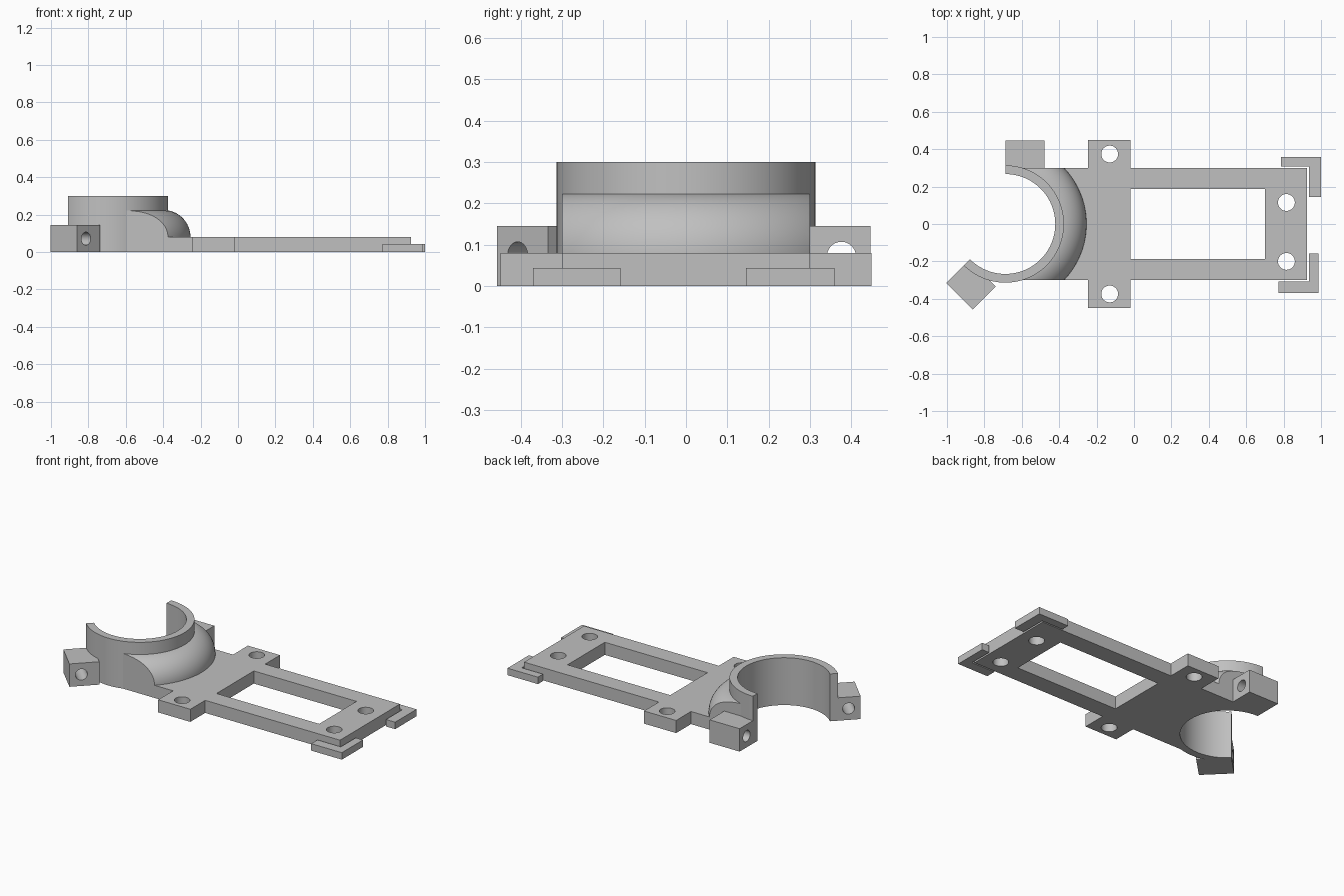
import bpy, bmesh, math
from mathutils import Matrix, Vector

cube = bpy.data.objects.get("Cube")
if cube:
    bpy.data.objects.remove(cube, do_unlink=True)

grey = bpy.data.materials.new("light grey")
grey.use_nodes = True
grey.diffuse_color = (0.53, 0.53, 0.53, 1)
grey.node_tree.nodes["Principled BSDF"].inputs["Base Color"].default_value = (0.53, 0.53, 0.53, 1)

CX = -0.688                      # clamp axis
R_IN, R_OUT = 0.267, 0.3135      # clamp radii
PLATE_H, HALF_W = 0.08, 0.30


def finish(name, bm):
    bmesh.ops.recalc_face_normals(bm, faces=bm.faces)
    me = bpy.data.meshes.new(name)
    bm.to_mesh(me)
    bm.free()
    me.materials.append(grey)
    ob = bpy.data.objects.new(name, me)
    bpy.context.collection.objects.link(ob)
    return ob


def prism(name, pts, z0, z1):
    """Extrude a flat outline from z0 to z1."""
    bm = bmesh.new()
    face = bm.faces.new([bm.verts.new((x, y, z0)) for x, y in pts])
    top = bmesh.ops.extrude_face_region(bm, geom=[face])["geom"]
    bmesh.ops.translate(bm, vec=(0, 0, z1 - z0),
                        verts=[v for v in top if isinstance(v, bmesh.types.BMVert)])
    return finish(name, bm)


def box(name, x0, x1, y0, y1, z0, z1):
    return prism(name, [(x0, y0), (x1, y0), (x1, y1), (x0, y1)], z0, z1)


def cylinder(name, r, length, centre, axis=(0, 0, 1), seg=32):
    bm = bmesh.new()
    turn = Vector((0, 0, 1)).rotation_difference(Vector(axis)).to_matrix().to_4x4()
    bmesh.ops.create_cone(bm, cap_ends=True, segments=seg, radius1=r, radius2=r,
                          depth=length, matrix=Matrix.Translation(centre) @ turn)
    return finish(name, bm)


def boolean(ob, cutter, op="DIFFERENCE"):
    cutter.hide_render = True
    mod = ob.modifiers.new("cut", "BOOLEAN")
    mod.operation, mod.solver, mod.object = op, "EXACT", cutter
    select(ob)
    bpy.ops.object.modifier_apply(modifier=mod.name)
    bpy.data.objects.remove(cutter, do_unlink=True)


def select(ob):
    bpy.ops.object.select_all(action="DESELECT")
    ob.select_set(True)
    bpy.context.view_layer.objects.active = ob


def smooth(ob):
    select(ob)
    bpy.ops.object.shade_smooth_by_angle(angle=math.radians(30))


def polar(r, deg):
    a = math.radians(deg)
    return Vector((CX + r * math.cos(a), r * math.sin(a)))


# Mounting plate with side ears
half = [(CX, HALF_W), (-0.245, HALF_W), (-0.245, 0.449), (-0.02, 0.449),
        (-0.02, HALF_W), (0.925, HALF_W)]
plate = prism("mounting_plate", half + [(x, -y) for x, y in reversed(half)], 0, PLATE_H)
boolean(plate, box("window_cutter", -0.02, 0.70, -0.187, 0.187, -0.1, 0.2))
boolean(plate, cylinder("bore_cutter", 0.30, 0.5, (CX, 0, 0), seg=96))
for x, y in ((-0.13, 0.374), (-0.13, -0.374), (0.815, 0.115), (0.815, -0.2)):
    boolean(plate, cylinder("screw_hole_cutter", 0.045, 0.5, (x, y, 0)))
smooth(plate)

# Open clamp ring
SEG = 80
angles = [-135 + 225 * i / SEG for i in range(SEG + 1)]
ring = prism("clamp_ring", [polar(R_OUT, a) for a in angles]
             + [polar(R_IN, a) for a in reversed(angles)], 0, 0.30)
smooth(ring)

# Rounded shoulder: quarter-round profile swept about the clamp axis, trimmed flat at the sides
profile = [(0.29, 0.06), (0.434, 0.06)]
for i in range(17):
    a = math.radians(90 * i / 16)
    profile.append((0.289 + 0.145 * math.cos(a), PLATE_H + 0.145 * math.sin(a)))
profile[-1] = (0.29, PLATE_H + 0.145)
bm = bmesh.new()
start = bm.faces.new([bm.verts.new((CX, -r, z)) for r, z in profile])
bmesh.ops.spin(bm, geom=[start] + start.edges[:] + start.verts[:], cent=(CX, 0, 0),
               axis=(0, 0, 1), angle=math.pi, steps=64, use_duplicate=False)
# Close the start of the sweep if it was left open
bmesh.ops.remove_doubles(bm, verts=bm.verts, dist=1e-5)
bmesh.ops.holes_fill(bm, edges=[e for e in bm.edges if e.is_boundary], sides=0)
shoulder = finish("rounded_shoulder", bm)
boolean(shoulder, box("trim_box", CX + 0.02, 0.1, -HALF_W, HALF_W, -0.1, 0.5), "INTERSECT")
smooth(shoulder)

# Screw lugs at both ends of the ring: (end angle, direction along ring, length)
for name, deg, way, length in (("back_lug", 90, -1, 0.21), ("front_lug", -135, 1, 0.20)):
    out = polar(1, deg) - Vector((CX, 0))
    along = Vector((-out.y, out.x)) * way
    c = Vector((CX, 0))
    lug = prism(name, [c + out * 0.272, c + out * 0.446,
                       c + out * 0.446 + along * length, c + out * 0.272 + along * length], 0, 0.145)
    mid = c + out * 0.376 + along * length / 2
    boolean(lug, cylinder("lug_hole_cutter", 0.035, 0.5, (mid.x, mid.y, 0.072),
                          (along.x, along.y, 0)))
    smooth(lug)

# Low L-shaped corner brackets at the far end
prism("back_corner_bracket", [(0.787, 0.359), (1.0, 0.359), (1.0, 0.145), (0.936, 0.145),
                              (0.936, 0.308), (0.787, 0.308)], 0, 0.044)
prism("front_corner_bracket", [(0.772, -0.370), (0.987, -0.370), (0.987, -0.158), (0.936, -0.158),
                               (0.936, -0.308), (0.772, -0.308)], 0, 0.044)
